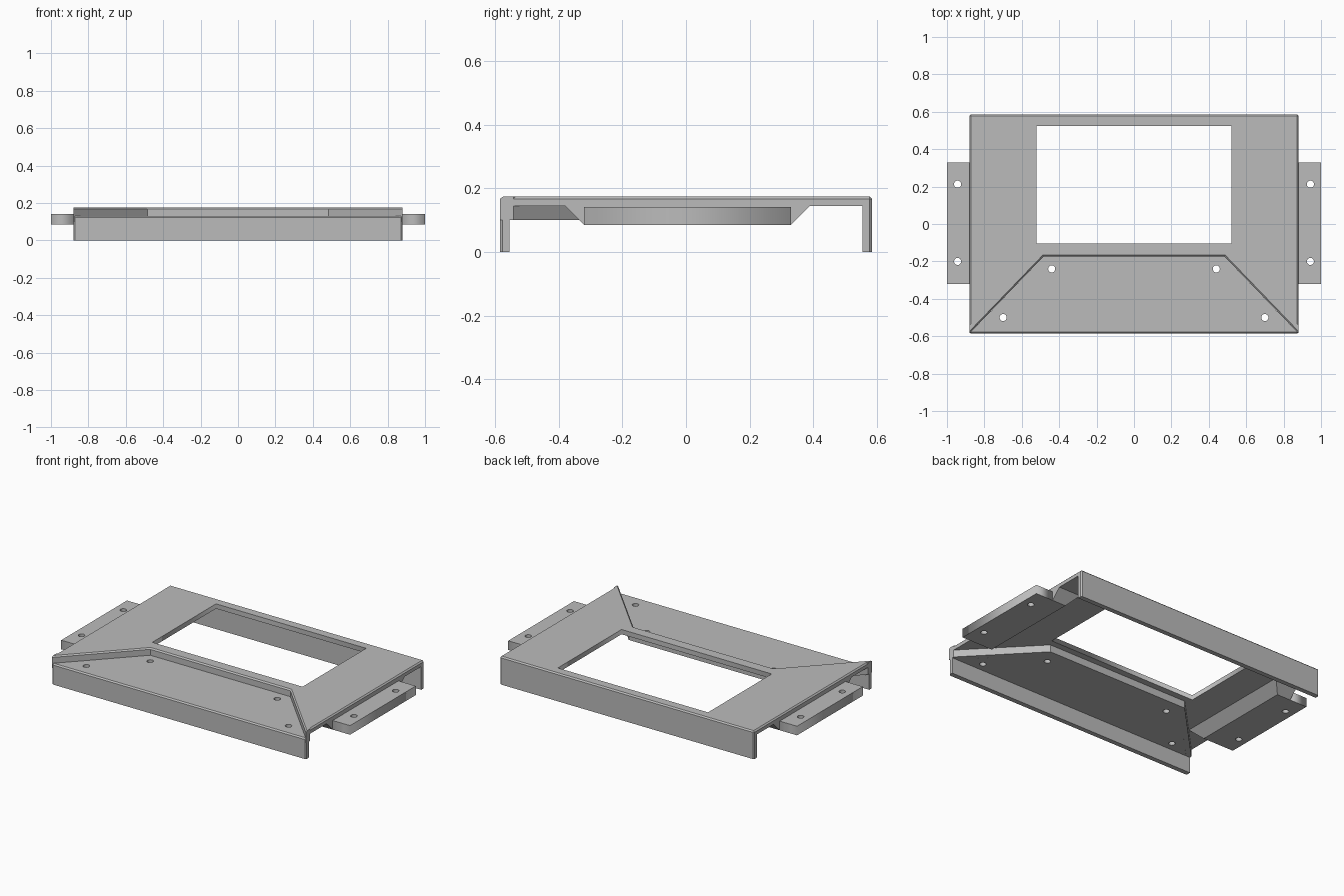
import bpy, bmesh
from math import sin, cos, tan, pi, radians, sqrt

if "Cube" in bpy.data.objects:
    bpy.data.objects.remove(bpy.data.objects["Cube"], do_unlink=True)

# Single painted-metal colour
grey = bpy.data.materials.new("metal grey")
grey.use_nodes = True
colour = (0.5, 0.5, 0.5, 1)
grey.diffuse_color = colour
grey.node_tree.nodes["Principled BSDF"].inputs["Base Color"].default_value = colour

W, D, H, T, C = 0.88, 0.585, 0.175, 0.03, 0.008   # half width, half depth, height, sheet, chamfer
PANEL_TOP = 0.13


def finish(name, bm):
    bmesh.ops.remove_doubles(bm, verts=bm.verts, dist=1e-5)
    bmesh.ops.recalc_face_normals(bm, faces=bm.faces)
    mesh = bpy.data.meshes.new(name)
    bm.to_mesh(mesh)
    bm.free()
    mesh.materials.clear()
    mesh.materials.append(grey)
    obj = bpy.data.objects.new(name, mesh)
    bpy.context.collection.objects.link(obj)
    return obj


def loft(name, rings):
    """Skin matching closed rings of points and cap both ends."""
    bm = bmesh.new()
    rows = [[bm.verts.new(p) for p in ring] for ring in rings]
    n = len(rows[0])
    for a, b in zip(rows, rows[1:]):
        for i in range(n):
            j = (i + 1) % n
            bm.faces.new((a[i], a[j], b[j], b[i]))
    bm.faces.new(rows[0])
    bm.faces.new(rows[-1])
    return finish(name, bm)


def circle(x, y, r=0.019, sides=20):
    return [(x + r * cos(2 * pi * i / sides), y + r * sin(2 * pi * i / sides)) for i in range(sides)]


def rect(x0, y0, x1, y1):
    return [(x0, y0), (x1, y0), (x1, y1), (x0, y1)]


def sheet(name, z0, z1, outline, holes):
    """Flat plate with openings, filled from a planar curve."""
    curve = bpy.data.curves.new(name, "CURVE")
    curve.dimensions = "2D"
    curve.fill_mode = "BOTH"
    curve.extrude = (z1 - z0) / 2
    for loop in [outline] + holes:
        spline = curve.splines.new("POLY")
        spline.points.add(len(loop) - 1)
        for point, (x, y) in zip(spline.points, loop):
            point.co = (x, y, 0, 1)
        spline.use_cyclic_u = True
    helper = bpy.data.objects.new(name + "_curve", curve)
    bpy.context.collection.objects.link(helper)
    graph = bpy.context.evaluated_depsgraph_get()
    mesh = bpy.data.meshes.new_from_object(helper.evaluated_get(graph))
    bm = bmesh.new()
    bm.from_mesh(mesh)
    bmesh.ops.translate(bm, verts=bm.verts, vec=(0, 0, (z0 + z1) / 2))
    bpy.data.objects.remove(helper, do_unlink=True)
    bpy.data.meshes.remove(mesh)
    return finish(name, bm)


def recess_path(o):
    """Outline of the recess, pushed outward by o and trimmed at the sides."""
    half = 0.485 + o * tan(radians(22.5))
    return [(-W, -D + o * sqrt(2)), (-half, -0.175 + o), (half, -0.175 + o), (W, -D + o * sqrt(2))]


# Top plate with the window opening
S = W - C
left, a, b, right = recess_path(T)
edge_y = left[1] + C
sheet("top_plate", H - T, H,
      [(-S, edge_y), a, b, (S, edge_y), (S, D - T), (-S, D - T)],
      [rect(-0.52, -0.105, 0.52, 0.525)])

# Chamfered side edges of the top plate
for side, label in ((1, "left"), (-1, "right")):
    profile = [(S, H - T), (W, H - T), (W, H - C), (S, H)]
    loft(label + "_plate_edge", [[(side * x, y, z) for x, z in profile] for y in (left[1], D - C)])


# Folded front and back flanges, with softened outer corners
def flange(name, side, top):
    profile = [(D - T, 0), (D, 0), (D, top - C), (D - C, top), (D - T, top)]
    rings = []
    for x in (-W, -S, S, W):
        end = C if abs(x) == W else 0
        rings.append([(x, side * min(y, D - end), min(z, top - end)) for y, z in profile])
    loft(name, rings)


flange("back_flange", 1, H)
flange("front_flange", -1, PANEL_TOP)

# Recessed front panel with screw holes
sheet("recessed_panel", PANEL_TOP - T, PANEL_TOP,
      [(-W, -D + C), (-W + C, -D + C)] + recess_path(0)[1:3] + [(W - C, -D + C), (W, -D + C)],
      [circle(s * x, y) for s in (-1, 1) for x, y in ((0.44, -0.24), (0.70, -0.50))])

# Wall around the recess with a chamfered rim
section = [(0, PANEL_TOP - T), (0, H - C), (C, H), (T, H), (T, PANEL_TOP - T)]
loft("recess_wall", [[(*recess_path(o)[i], z) for o, z in section] for i in range(4)])

# Side mounts: sloped block under the plate plus a drilled tab
for side, label in ((1, "left"), (-1, "right")):
    low = rect(0.785, -0.32, W, 0.33)
    high = rect(0.725, -0.38, W, 0.39)
    loft(label + "_mount_block", [[(side * x, y, z) for x, y in ring]
                                  for ring, z in ((low, 0.085), (high, H - T))])
    sheet(label + "_mount_tab", 0.085, 0.142,
          [(side * x, y) for x, y in rect(W, -0.32, 1, 0.33)],
          [circle(side * 0.943, y) for y in (0.213, -0.2)])
